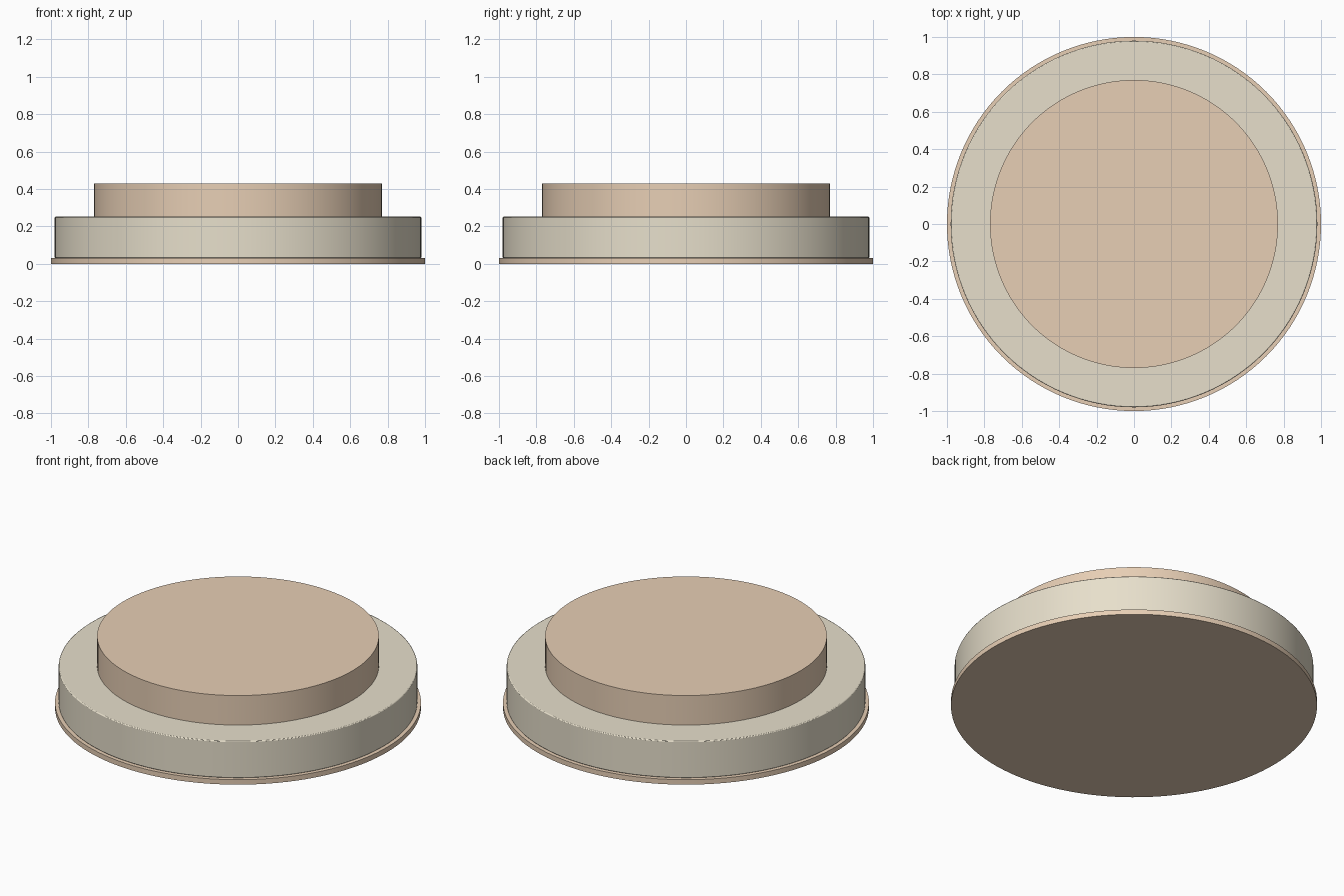
import bpy
import math

if "Cube" in bpy.data.objects:
    bpy.data.objects.remove(bpy.data.objects["Cube"])


def material(name, color):
    m = bpy.data.materials.new(name)
    m.diffuse_color = (*color, 1)
    m.use_nodes = True
    m.node_tree.nodes["Principled BSDF"].inputs["Base Color"].default_value = m.diffuse_color
    return m


def disc(name, radius, z0, z1, mat, bevel=0.0):
    bpy.ops.mesh.primitive_cylinder_add(
        vertices=128, radius=radius, depth=z1 - z0, location=(0, 0, (z0 + z1) / 2))
    ob = bpy.context.object
    ob.name = name
    ob.data.materials.append(mat)
    bpy.ops.object.shade_smooth_by_angle(angle=math.radians(30))
    if bevel:
        mod = ob.modifiers.new("edge_bevel", "BEVEL")
        mod.width = bevel
        mod.segments = 2
        mod.limit_method = "ANGLE"
    return ob


tan = material("tan", (0.80, 0.62, 0.46))
cream = material("cream", (0.80, 0.74, 0.60))

# Thin bottom rim, wide body and raised top disc
disc("bottom_rim", 1.0, 0.0, 0.03, tan)
disc("body", 0.98, 0.03, 0.252, cream, 0.005)
disc("top_disc", 0.77, 0.252, 0.43, tan)
